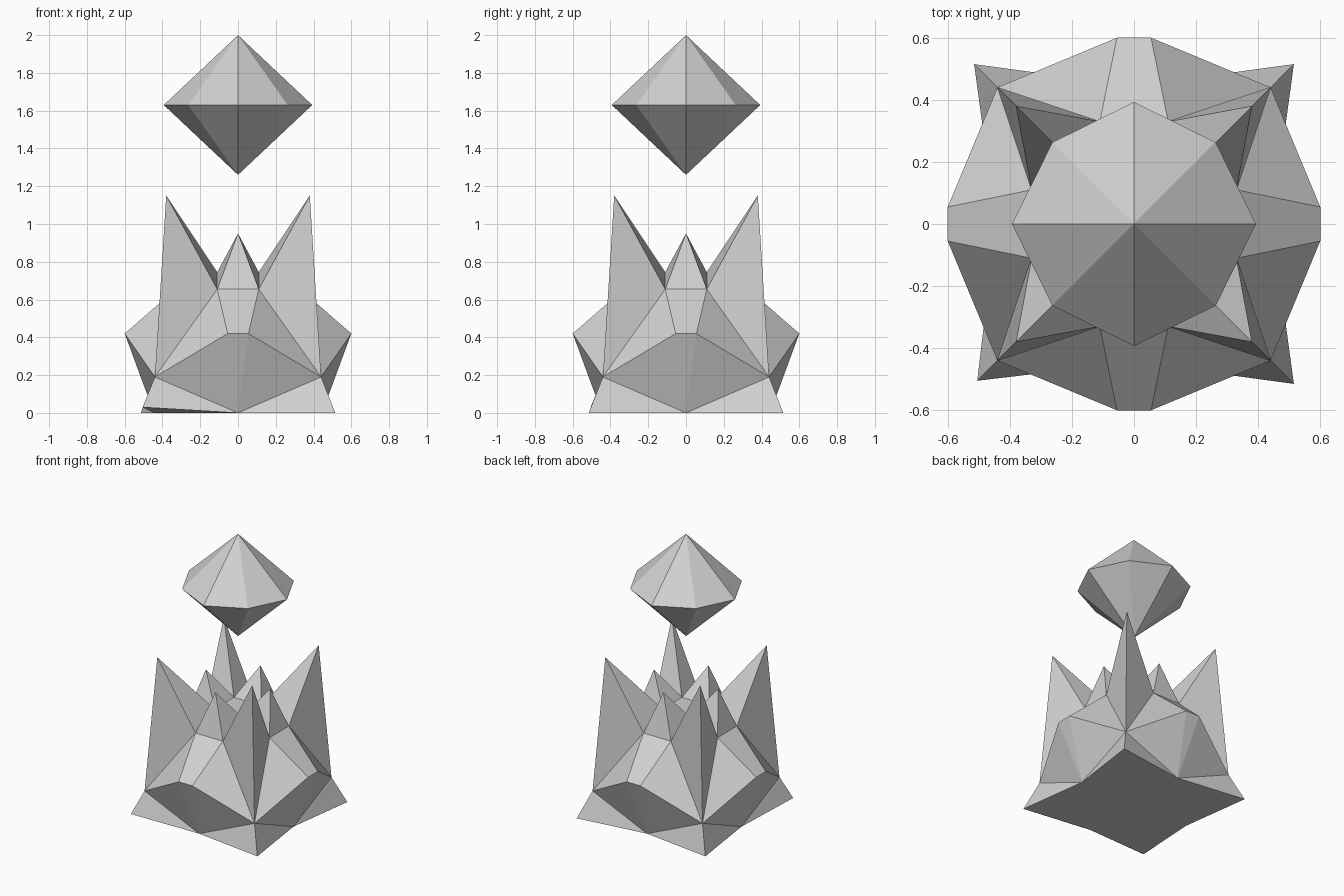
import bpy
import bmesh
import math
from mathutils import Matrix, Vector

cube = bpy.data.objects.get("Cube")
if cube:
    bpy.data.objects.remove(cube)

stone = bpy.data.materials.new("light_grey_stone")
stone.use_nodes = True
grey = (0.64, 0.64, 0.64, 1)
stone.diffuse_color = grey
stone.node_tree.nodes["Principled BSDF"].inputs["Base Color"].default_value = grey
stone.node_tree.nodes["Principled BSDF"].inputs["Roughness"].default_value = 0.8


def add_object(name, faces):
    """Flat-shaded object from faces given as lists of points."""
    bm = bmesh.new()
    for face in faces:
        bm.faces.new([bm.verts.new(p) for p in face])
    bmesh.ops.remove_doubles(bm, verts=bm.verts, dist=0.0005)
    mesh = bpy.data.meshes.new(name)
    bm.to_mesh(mesh)
    bm.free()
    mesh.materials.append(stone)
    obj = bpy.data.objects.new(name, mesh)
    bpy.context.collection.objects.link(obj)
    return obj


def turn(point, quarter):
    return Matrix.Rotation(quarter * math.pi / 2, 3, "Z") @ Vector(point)


pedestal, corner_spikes, side_spikes = [], [], []
floor, bottom = [], []

for q in range(4):
    def at(x, y, z):
        return turn((x, y, z), q)

    # Key points of one quarter: "a" on one side, "b" on the next
    foot = at(0.505, 0.505, 0.03) if q == 2 else at(0.515, 0.515, 0)
    mid_a, mid_b = at(0.445, 0, 0), at(0, 0.445, 0)
    knee = at(0.44, 0.44, 0.19)
    ledge_a, ledge_b = at(0.6, 0.055, 0.42), at(0.055, 0.6, 0.42)
    ledge_c = at(-0.055, 0.6, 0.42)
    neck_a, neck_b = at(0.33, 0.11, 0.655), at(0.11, 0.33, 0.655)
    neck_c = at(-0.11, 0.33, 0.655)
    inner, next_inner = at(0.11, 0.11, 0.745), at(-0.11, 0.11, 0.745)
    tall_tip = at(0.38, 0.38, 1.15)
    short_tip = at(0, 0.257, 0.95)

    # Splayed foot, overhang and sloping shoulders
    pedestal += [
        (mid_a, foot, knee), (foot, mid_b, knee),
        (mid_a, knee, ledge_a), (knee, mid_b, ledge_b),
        (mid_b, ledge_c, ledge_b),
        (knee, neck_a, ledge_a), (knee, ledge_b, neck_b),
        (ledge_b, ledge_c, neck_c, neck_b),
    ]
    # Tall spike at the corner
    corner_spikes += [
        (knee, tall_tip, neck_a), (knee, neck_b, tall_tip),
        (neck_a, tall_tip, inner), (tall_tip, neck_b, inner),
    ]
    # Short spike in the middle of the side
    side_spikes += [
        (neck_b, neck_c, short_tip), (neck_c, next_inner, short_tip),
        (next_inner, inner, short_tip), (inner, neck_b, short_tip),
    ]
    floor.append(inner)
    bottom.append(mid_a)
    pedestal.append((mid_b, foot, mid_a))

pedestal.append(bottom[::-1])
add_object("pedestal", pedestal)
add_object("corner_spikes", corner_spikes)
add_object("side_spikes", side_spikes)
add_object("crown_floor", [floor])

# Floating eight-sided gem
top, base = Vector((0, 0, 2)), Vector((0, 0, 1.26))
ring = []
for q in range(4):
    ring += [turn((0.393, 0, 1.63), q), turn((0.263, 0.263, 1.63), q)]
gem = []
for i, p in enumerate(ring):
    n = ring[(i + 1) % len(ring)]
    gem += [(p, n, top), (n, p, base)]
add_object("floating_gem", gem)
